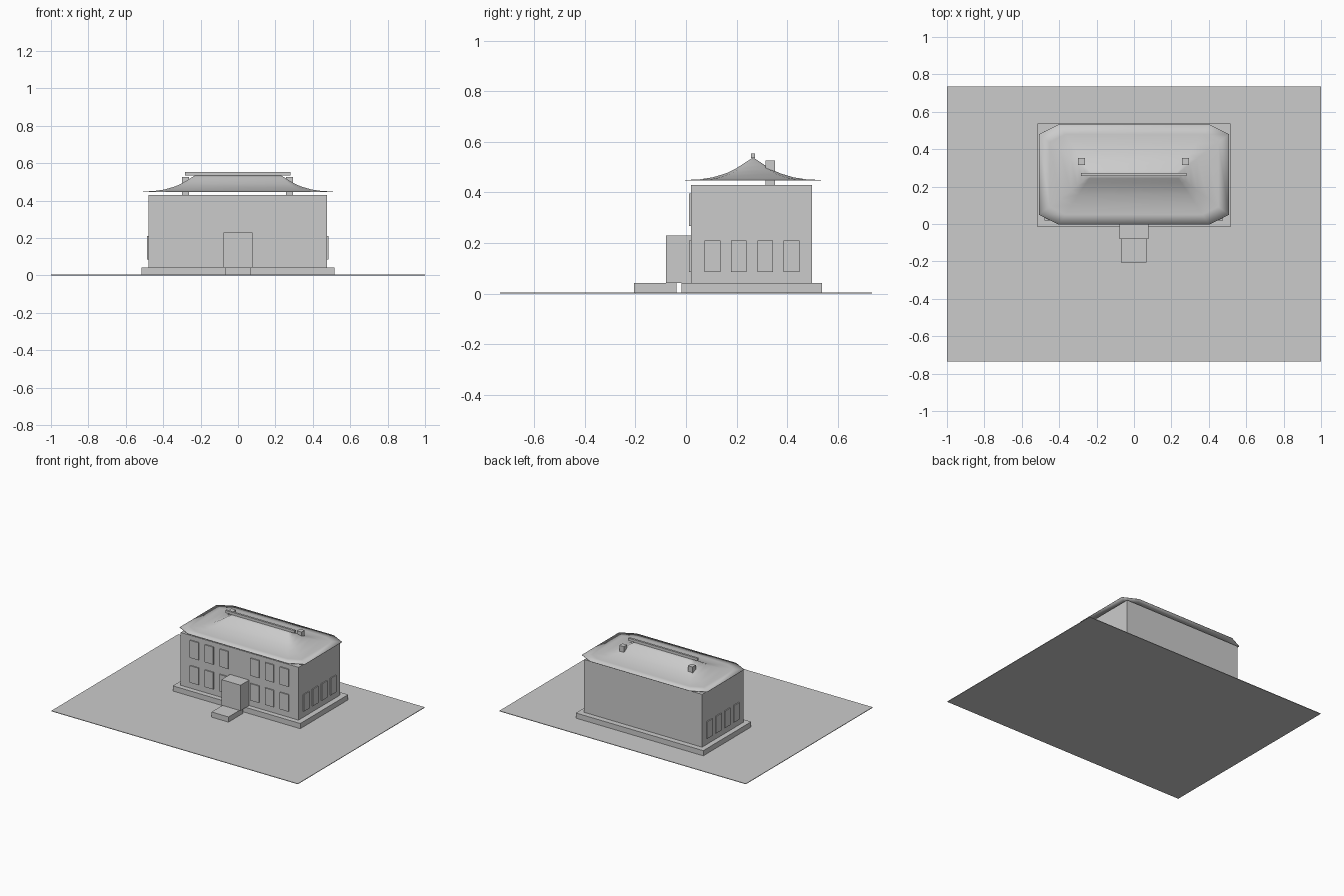
import bpy, bmesh, math

if "Cube" in bpy.data.objects:
    bpy.data.objects.remove(bpy.data.objects["Cube"])

grey = bpy.data.materials.new("light_grey")
grey.diffuse_color = (0.6, 0.6, 0.6, 1.0)
grey.use_nodes = True
grey.node_tree.nodes["Principled BSDF"].inputs["Base Color"].default_value = grey.diffuse_color


def finish(name, bm):
    bmesh.ops.recalc_face_normals(bm, faces=bm.faces)
    mesh = bpy.data.meshes.new(name)
    bm.to_mesh(mesh)
    bm.free()
    mesh.materials.append(grey)
    obj = bpy.data.objects.new(name, mesh)
    bpy.context.collection.objects.link(obj)
    return obj


def box(name, x, y, z):
    """Box from (min, max) ranges on each axis."""
    bm = bmesh.new()
    bmesh.ops.create_cube(bm, size=1)
    for v in bm.verts:
        v.co = [lo + (c + 0.5) * (hi - lo) for c, (lo, hi) in zip(v.co, (x, y, z))]
    return finish(name, bm)


# Site slab, plinth and main block
box("site_slab", (-1, 1), (-0.735, 0.735), (0, 0.004))
box("plinth", (-0.517, 0.517), (-0.017, 0.538), (0, 0.042))
box("main_block", (-0.479, 0.477), (0.02, 0.498), (0.042, 0.429))

# Entrance
box("porch", (-0.078, 0.077), (-0.08, 0.02), (0.042, 0.229))
box("entrance_step", (-0.07, 0.067), (-0.206, -0.038), (0, 0.042))

# Front windows: two floors, three on each side of the entrance
for floor, z in (("lower", (0.086, 0.21)), ("upper", (0.268, 0.396))):
    for i in range(3):
        for side, s in (("left", -1), ("right", 1)):
            c = s * (0.125 + 0.12 * i)
            box(f"{floor}_window_{side}_{i + 1}", (c - 0.035, c + 0.035),
                (0.012, 0.021), z)

# End windows: four on each end wall
for i in range(4):
    y0 = 0.074 + 0.104 * i
    box(f"end_window_right_{i + 1}", (0.476, 0.484), (y0, y0 + 0.062), (0.086, 0.21))
    box(f"end_window_left_{i + 1}", (-0.486, -0.478), (y0, y0 + 0.062), (0.086, 0.21))

# Flared hip roof: clipped-corner rings from the eave up to the ridge line
ROOF_Y, RIDGE = 0.265, 0.225
profile = [(1.0, 0.449), (0.8, 0.451), (0.6, 0.459), (0.4, 0.475),
           (0.28, 0.490), (0.17, 0.508), (0.08, 0.524)]
bm = bmesh.new()
rings = []
for t, z in profile:
    hx, hy = RIDGE + 0.283 * t, 0.268 * t
    cx, cy = 0.105 * t, 0.053 * t
    outline = [(hx, -hy + cy), (hx, hy - cy), (hx - cx, hy), (-hx + cx, hy),
               (-hx, hy - cy), (-hx, -hy + cy), (-hx + cx, -hy), (hx - cx, -hy)]
    rings.append([bm.verts.new((x, ROOF_Y + y, z)) for x, y in outline])
for a, b in zip(rings, rings[1:]):
    for i in range(8):
        j = (i + 1) % 8
        bm.faces.new((a[i], a[j], b[j], b[i]))
right = bm.verts.new((RIDGE, ROOF_Y, 0.538))
left = bm.verts.new((-RIDGE, ROOF_Y, 0.538))
top = rings[-1]
for i in (7, 0, 1):
    bm.faces.new((top[i], top[(i + 1) % 8], right))
for i in (3, 4, 5):
    bm.faces.new((top[i], top[i + 1], left))
bm.faces.new((top[2], top[3], left, right))
bm.faces.new((top[6], top[7], right, left))
roof = finish("roof", bm)
solid = roof.modifiers.new("thickness", "SOLIDIFY")
solid.thickness = 0.003
solid.offset = -1
bpy.context.view_layer.objects.active = roof
roof.select_set(True)
bpy.ops.object.shade_smooth_by_angle(angle=math.radians(35))

# Ridge bar and chimneys
box("ridge_bar", (-0.283, 0.28), (0.257, 0.272), (0.535, 0.554))
for side, c in (("left", -0.281), ("right", 0.276)):
    box(f"chimney_{side}", (c - 0.019, c + 0.019), (0.315, 0.352), (0.428, 0.526))
